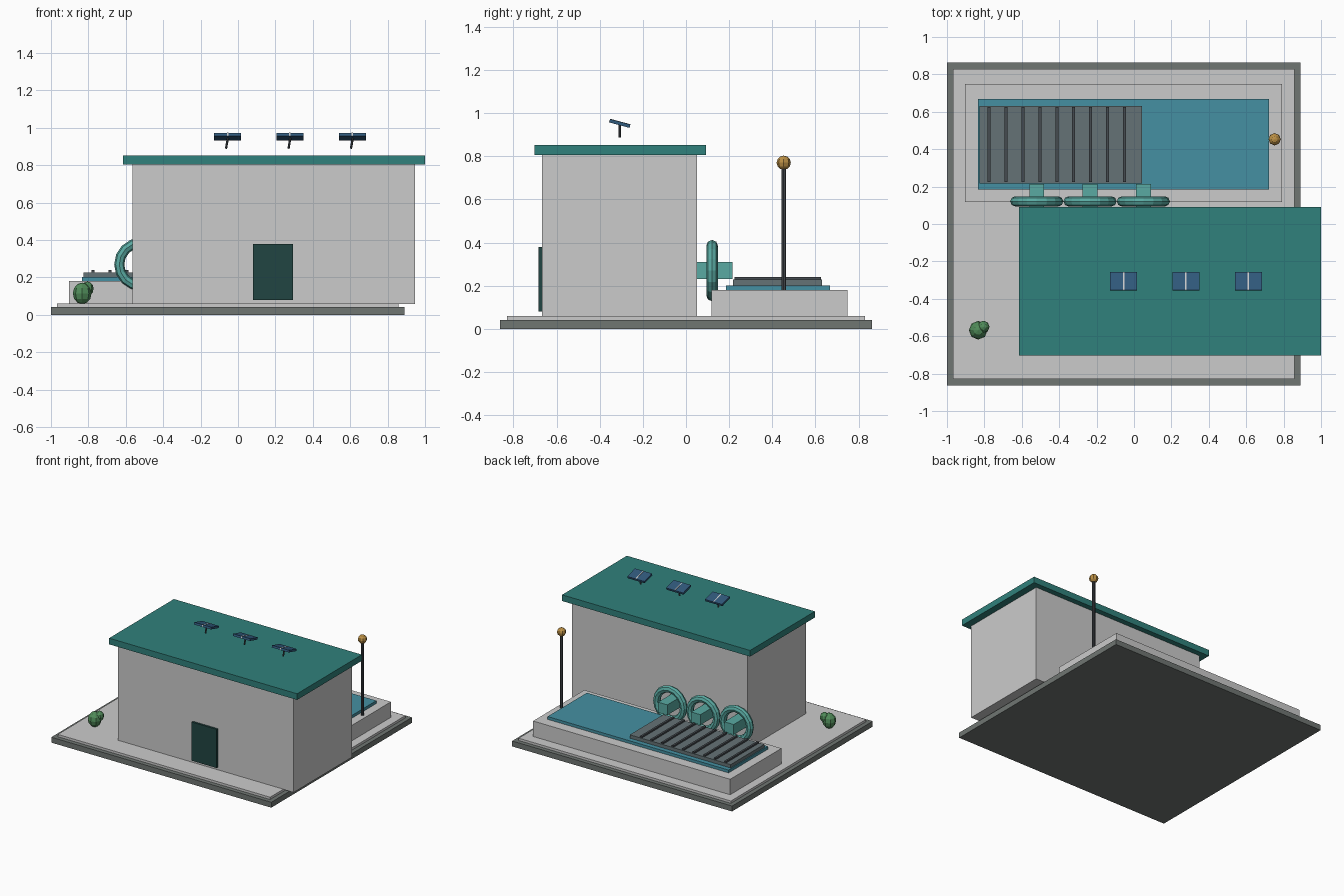
import bpy
from math import radians

if "Cube" in bpy.data.objects:
    bpy.data.objects.remove(bpy.data.objects["Cube"])


def material(name, r, g, b):
    m = bpy.data.materials.new(name)
    m.diffuse_color = (r, g, b, 1)
    m.use_nodes = True
    m.node_tree.nodes["Principled BSDF"].inputs["Base Color"].default_value = m.diffuse_color
    return m


ROOF = material("roof_teal", 0.03, 0.22, 0.20)
RING = material("valve_teal", 0.10, 0.40, 0.36)
WATER = material("water_blue", 0.06, 0.28, 0.36)
DOOR = material("dark_green", 0.015, 0.06, 0.055)
STONE = material("dark_stone", 0.16, 0.18, 0.17)
GRATE = material("grate_grey", 0.13, 0.17, 0.18)
METAL = material("dark_metal", 0.06, 0.07, 0.08)
PANEL = material("panel_blue", 0.03, 0.10, 0.20)
LIGHT = material("pale_metal", 0.6, 0.62, 0.62)
LAMP = material("lamp_amber", 0.5, 0.28, 0.06)
LEAF = material("leaf_green", 0.08, 0.26, 0.10)


def finish(name, mat):
    ob = bpy.context.object
    ob.name = name
    if mat:
        ob.data.materials.append(mat)
    return ob


def box(name, x0, x1, y0, y1, z0, z1, mat=None, rot=(0, 0, 0)):
    bpy.ops.mesh.primitive_cube_add(
        size=1, location=((x0 + x1) / 2, (y0 + y1) / 2, (z0 + z1) / 2),
        rotation=rot, scale=(x1 - x0, y1 - y0, z1 - z0))
    return finish(name, mat)


def ball(name, loc, r, mat, squash=1.0, seg=8, rings=6):
    bpy.ops.mesh.primitive_uv_sphere_add(segments=seg, ring_count=rings, radius=r,
                                         location=loc, scale=(1, 1, squash))
    return finish(name, mat)


def rod(name, loc, r, h, mat, rot=(0, 0, 0)):
    bpy.ops.mesh.primitive_cylinder_add(vertices=8, radius=r, depth=h,
                                        location=loc, rotation=rot)
    return finish(name, mat)


# Stepped ground slab
box("base_slab", -1.0, 0.89, -0.863, 0.863, 0, 0.042, STONE)
box("paving", -0.967, 0.857, -0.83, 0.83, 0.042, 0.06)

# Building with overhanging roof and door
box("walls", -0.565, 0.945, -0.667, 0.05, 0.058, 0.808)
box("roof", -0.615, 1.0, -0.703, 0.092, 0.805, 0.853, ROOF)
box("door", 0.08, 0.295, -0.683, -0.66, 0.08, 0.38, DOOR)

# Water basin
box("basin", -0.903, 0.79, 0.118, 0.748, 0.058, 0.18)
box("water", -0.833, 0.722, 0.185, 0.667, 0.17, 0.202, WATER)

# Grate with bars across the left half of the basin
box("grate", -0.825, 0.042, 0.217, 0.63, 0.2, 0.228, GRATE)
for i in range(9):
    x = -0.775 + i * 0.0905
    box(f"grate_bar_{i + 1}", x - 0.008, x + 0.008, 0.225, 0.625, 0.225, 0.24, METAL)

# Valve wheels on square pipes
for i in range(3):
    x = -0.52 + i * 0.285
    box(f"pipe_{i + 1}", x - 0.04, x + 0.04, 0.045, 0.215, 0.23, 0.31, RING)
    bpy.ops.mesh.primitive_torus_add(major_segments=16, minor_segments=8,
                                     major_radius=0.115, minor_radius=0.027,
                                     location=(x, 0.121, 0.27),
                                     rotation=(radians(90), 0, 0))
    finish(f"valve_wheel_{i + 1}", RING)

# Solar panels tilted towards the back, on short posts
tilt = (radians(-15), 0, 0)
for i in range(3):
    x = -0.056 + i * 0.334
    y = -0.307
    box(f"solar_panel_{i + 1}", x - 0.073, x + 0.073, y - 0.049, y + 0.049,
        0.944, 0.96, PANEL, tilt)
    box(f"panel_strip_{i + 1}", x - 0.004, x + 0.004, y - 0.049, y + 0.049,
        0.9445, 0.9615, LIGHT, tilt)
    rod(f"panel_post_{i + 1}", (x - 0.003, y, 0.918), 0.006, 0.06, METAL,
        (0, radians(10), 0))

# Lamp post
rod("lamp_post", (0.752, 0.453, 0.465), 0.011, 0.57, METAL)
ball("lamp", (0.752, 0.453, 0.77), 0.033, LAMP)

# Shrub
ball("shrub_large", (-0.833, -0.568, 0.115), 0.05, LEAF, 1.15)
ball("shrub_small", (-0.805, -0.55, 0.14), 0.033, LEAF, 1.15)
